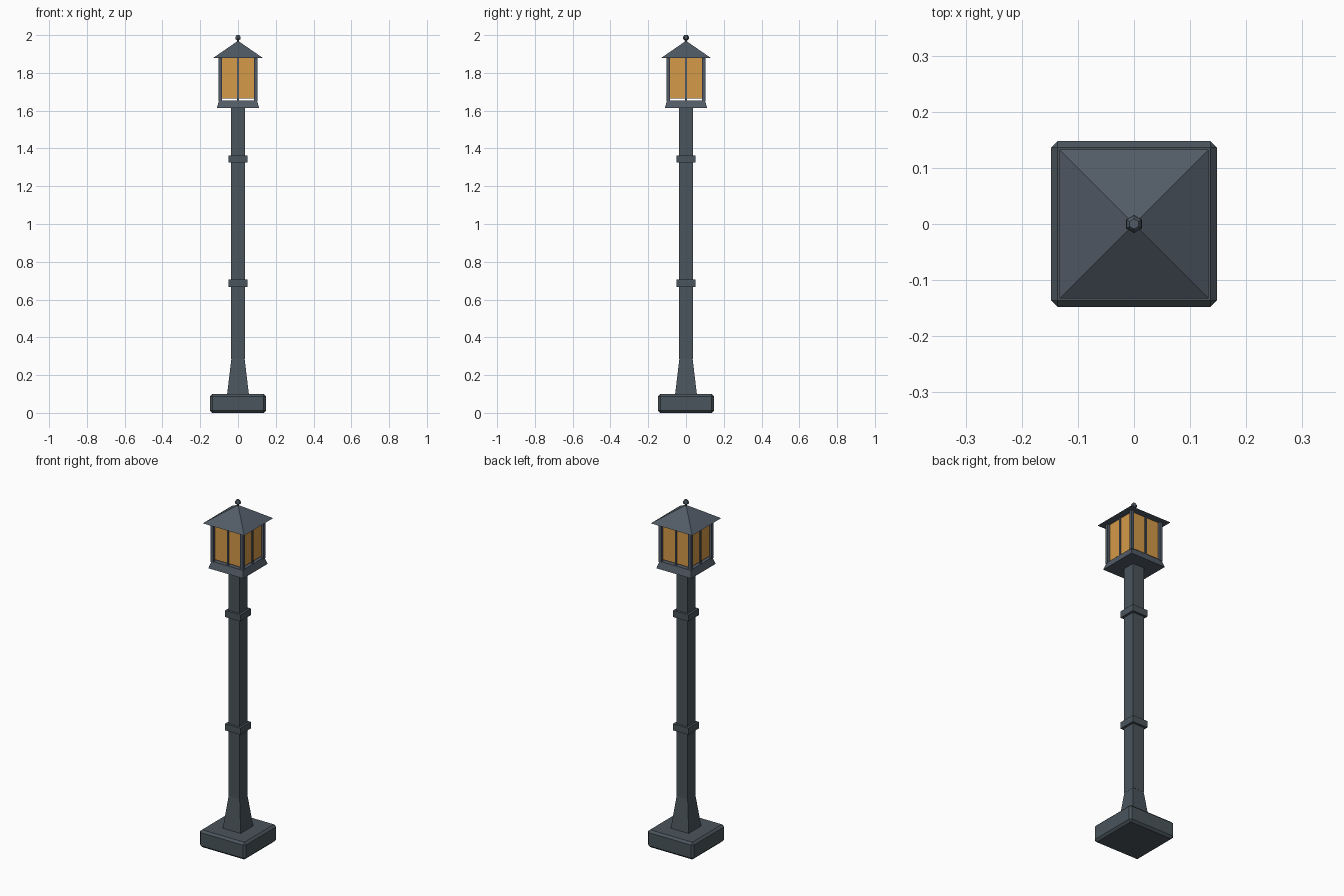
import bpy
import math

if "Cube" in bpy.data.objects:
    bpy.data.objects.remove(bpy.data.objects["Cube"])


def mat(name, rgb):
    m = bpy.data.materials.new(name)
    m.diffuse_color = (*rgb, 1)
    m.use_nodes = True
    m.node_tree.nodes["Principled BSDF"].inputs["Base Color"].default_value = m.diffuse_color
    return m


IRON = mat("slate_iron", (0.068, 0.090, 0.106))
ROOF = mat("blue_grey_metal", (0.085, 0.105, 0.135))
GLASS = mat("amber_glass", (0.66, 0.32, 0.065))


def lathe(name, rings, material, sides=4, turn=math.pi / 4, loc=(0, 0)):
    """Stack of n-sided rings (half width or radius, z); zero width makes a tip."""
    k = math.sqrt(2) if sides == 4 else 1
    verts, faces, loops = [], [], []
    for r, z in rings:
        start = len(verts)
        n = sides if r > 0 else 1
        for i in range(n):
            a = turn + i * math.tau / sides
            verts.append((loc[0] + k * r * math.cos(a), loc[1] + k * r * math.sin(a), z))
        loops.append([start + i % n for i in range(sides)])
    for lo, hi in zip(loops, loops[1:]):
        for i in range(sides):
            j = (i + 1) % sides
            f = [lo[i], lo[j], hi[j], hi[i]]
            faces.append(list(dict.fromkeys(f)))
    faces.append(loops[0][::-1])
    if rings[-1][0] > 0:
        faces.append(loops[-1])
    me = bpy.data.meshes.new(name)
    me.from_pydata(verts, [], faces)
    me.materials.append(material)
    ob = bpy.data.objects.new(name, me)
    bpy.context.collection.objects.link(ob)
    return ob


# Chamfered plinth
base = lathe("base", [(0.148, 0), (0.148, 0.10)], IRON)
bevel = base.modifiers.new("chamfer", "BEVEL")
bevel.width = 0.012
bevel.segments = 1

# Flared foot, post and collars
lathe("post_foot", [(0.058, 0.095), (0.034, 0.295)], IRON)
lathe("post", [(0.036, 0.285), (0.036, 1.62)], IRON)
for name, z in (("lower_collar", 0.667), ("upper_collar", 1.325)):
    lathe(name, [(0.049, z), (0.049, z + 0.038)], IRON)

# Lantern tray, corner bars, glass and mullions
lathe("lantern_tray", [(0.112, 1.615), (0.100, 1.655)], ROOF)
for sx in (-1, 1):
    for sy in (-1, 1):
        lathe("corner_bar", [(0.009, 1.65), (0.009, 1.882)], ROOF, loc=(sx * 0.095, sy * 0.095))
lathe("glass", [(0.090, 1.664), (0.090, 1.880)], GLASS)
for x, y in ((0, 1), (0, -1), (1, 0), (-1, 0)):
    lathe("mullion", [(0.005, 1.65), (0.005, 1.88)], ROOF, loc=(x * 0.091, y * 0.091))

# Pyramid roof and hexagonal finial
lathe("roof", [(0.133, 1.878), (0, 1.970)], ROOF)
lathe("finial", [(0.006, 1.955), (0.006, 1.972), (0.015, 1.979),
                 (0.016, 1.985), (0.015, 1.991), (0.009, 2.0)], ROOF, sides=6, turn=math.pi / 2)
